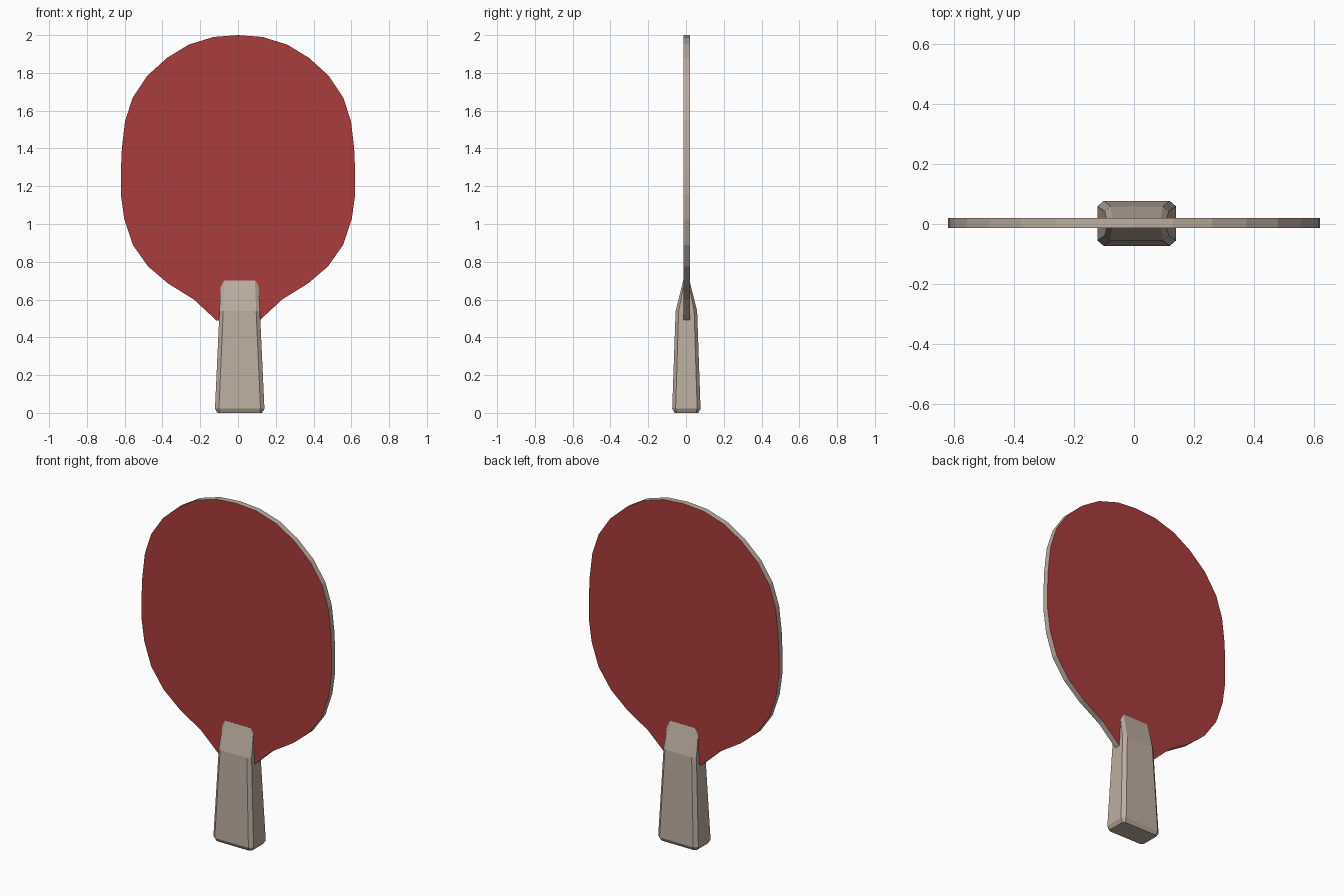
import bpy, bmesh

if "Cube" in bpy.data.objects:
    bpy.data.objects.remove(bpy.data.objects["Cube"])


def material(name, rgb):
    m = bpy.data.materials.new(name)
    m.diffuse_color = (*rgb, 1)
    m.use_nodes = True
    m.node_tree.nodes["Principled BSDF"].inputs["Base Color"].default_value = m.diffuse_color
    return m


red = material("red rubber", (0.40, 0.045, 0.045))
wood = material("pale wood", (0.51, 0.42, 0.35))


def finish(bm, name, mats):
    bmesh.ops.recalc_face_normals(bm, faces=bm.faces)
    me = bpy.data.meshes.new(name)
    bm.to_mesh(me)
    bm.free()
    for m in mats:
        me.materials.append(m)
    ob = bpy.data.objects.new(name, me)
    bpy.context.collection.objects.link(ob)
    return ob


# Blade: mirrored half outline, extruded; red faces and a wooden rim
half = [(0.13, 1.99), (0.26, 1.95), (0.375, 1.88), (0.48, 1.785), (0.557, 1.67),
        (0.598, 1.545), (0.615, 1.40), (0.62, 1.28), (0.62, 1.155), (0.602, 1.025),
        (0.557, 0.89), (0.476, 0.775), (0.37, 0.685), (0.233, 0.60), (0.115, 0.49)]
outline = [(0, 2.0)] + half + [(-x, z) for x, z in reversed(half)]
bm = bmesh.new()
face = bm.faces.new([bm.verts.new((x, -0.014, z)) for x, z in outline])
ext = bmesh.ops.extrude_face_region(bm, geom=[face])
bmesh.ops.translate(bm, vec=(0, 0.034, 0),
                    verts=[g for g in ext["geom"] if isinstance(g, bmesh.types.BMVert)])
bm.normal_update()
for f in bm.faces:
    f.material_index = 0 if abs(f.normal.y) > 0.9 else 1
finish(bm, "blade", [red, wood])

# Handle: chamfered rectangular sections lofted up to a wedge
# z, half width, half depth, chamfer in x, chamfer in y
sections = [(0.0, 0.118, 0.063, 0.012, 0.012),
            (0.022, 0.131, 0.075, 0.021, 0.018),
            (0.54, 0.107, 0.057, 0.020, 0.016),
            (0.70, 0.099, 0.017, 0.018, 0.008)]
cx, cy = 0.009, 0.002
bm = bmesh.new()
rings = []
for z, w, d, a, b in sections:
    quarter = [(w, d - b), (w - a, d)]
    ring = (quarter + [(-x, y) for x, y in reversed(quarter)]
            + [(-x, -y) for x, y in quarter] + [(x, -y) for x, y in reversed(quarter)])
    rings.append([bm.verts.new((x + cx, y + cy, z)) for x, y in ring])
for lo, hi in zip(rings, rings[1:]):
    for i in range(8):
        j = (i + 1) % 8
        bm.faces.new((lo[i], lo[j], hi[j], hi[i]))
bm.faces.new(rings[0])
bm.faces.new(rings[-1])
finish(bm, "handle", [wood])
